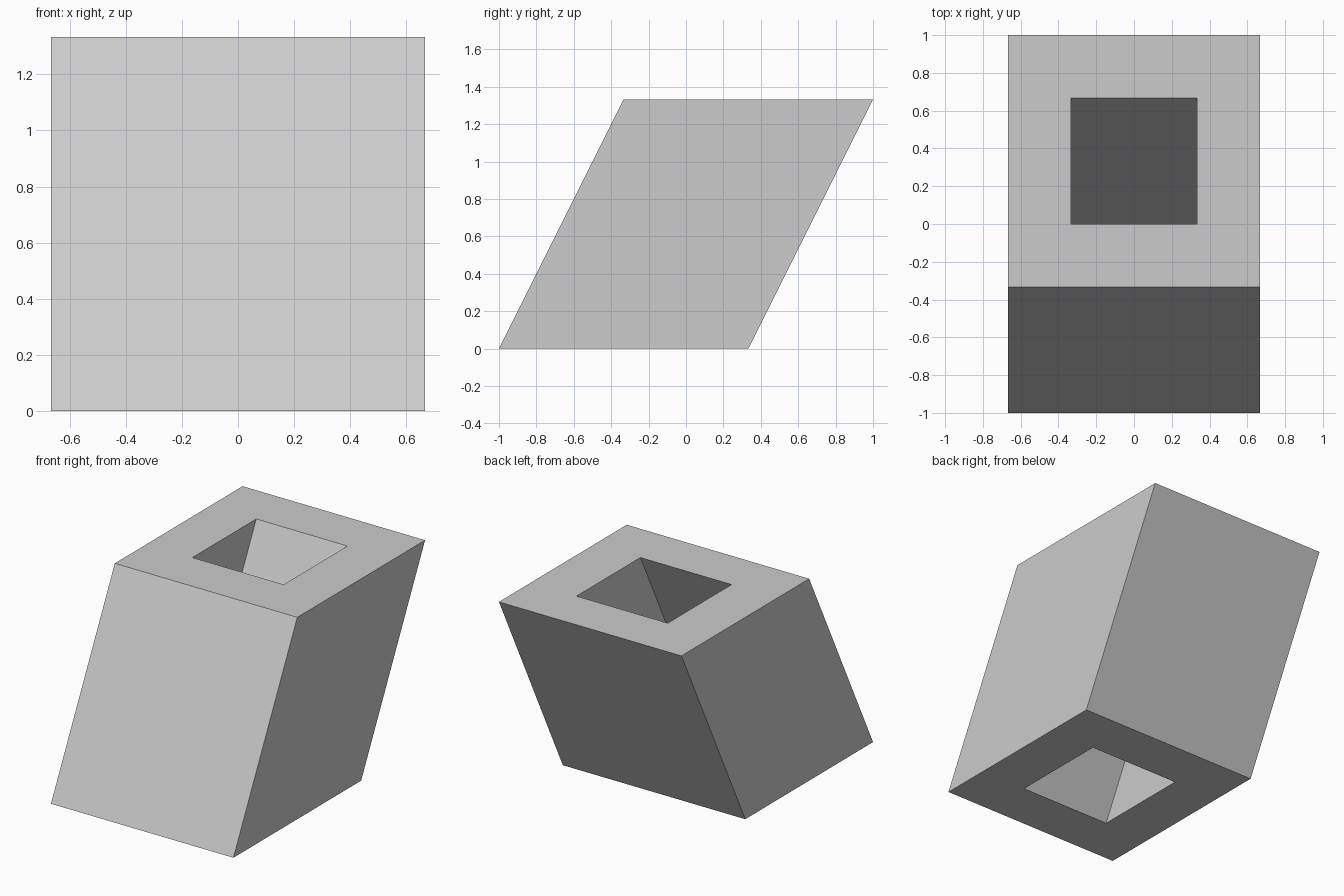
import bpy, bmesh

if "Cube" in bpy.data.objects:
    bpy.data.objects.remove(bpy.data.objects["Cube"])

HEIGHT = 4 / 3
SHIFT = 1 / 3   # the top leans back and the bottom forward by this much


def square_ring(bm, half, y, z):
    corners = [(-half, -half), (half, -half), (half, half), (-half, half)]
    return [bm.verts.new((cx, cy + y, z)) for cx, cy in corners]


def bridge(bm, a, b):
    for i in range(4):
        j = (i + 1) % 4
        bm.faces.new((a[i], a[j], b[j], b[i]))


# Leaning square block with a square shaft running through it
bm = bmesh.new()
rings = [
    square_ring(bm, 2 / 3, -SHIFT, 0),       # outer bottom
    square_ring(bm, 2 / 3, SHIFT, HEIGHT),   # outer top
    square_ring(bm, 1 / 3, SHIFT, HEIGHT),   # shaft top
    square_ring(bm, 1 / 3, -SHIFT, 0),       # shaft bottom
]
for k in range(4):
    bridge(bm, rings[k], rings[(k + 1) % 4])
bmesh.ops.recalc_face_normals(bm, faces=bm.faces)

mesh = bpy.data.meshes.new("leaning_hollow_block")
bm.to_mesh(mesh)
bm.free()
block = bpy.data.objects.new("leaning_hollow_block", mesh)
bpy.context.collection.objects.link(block)
